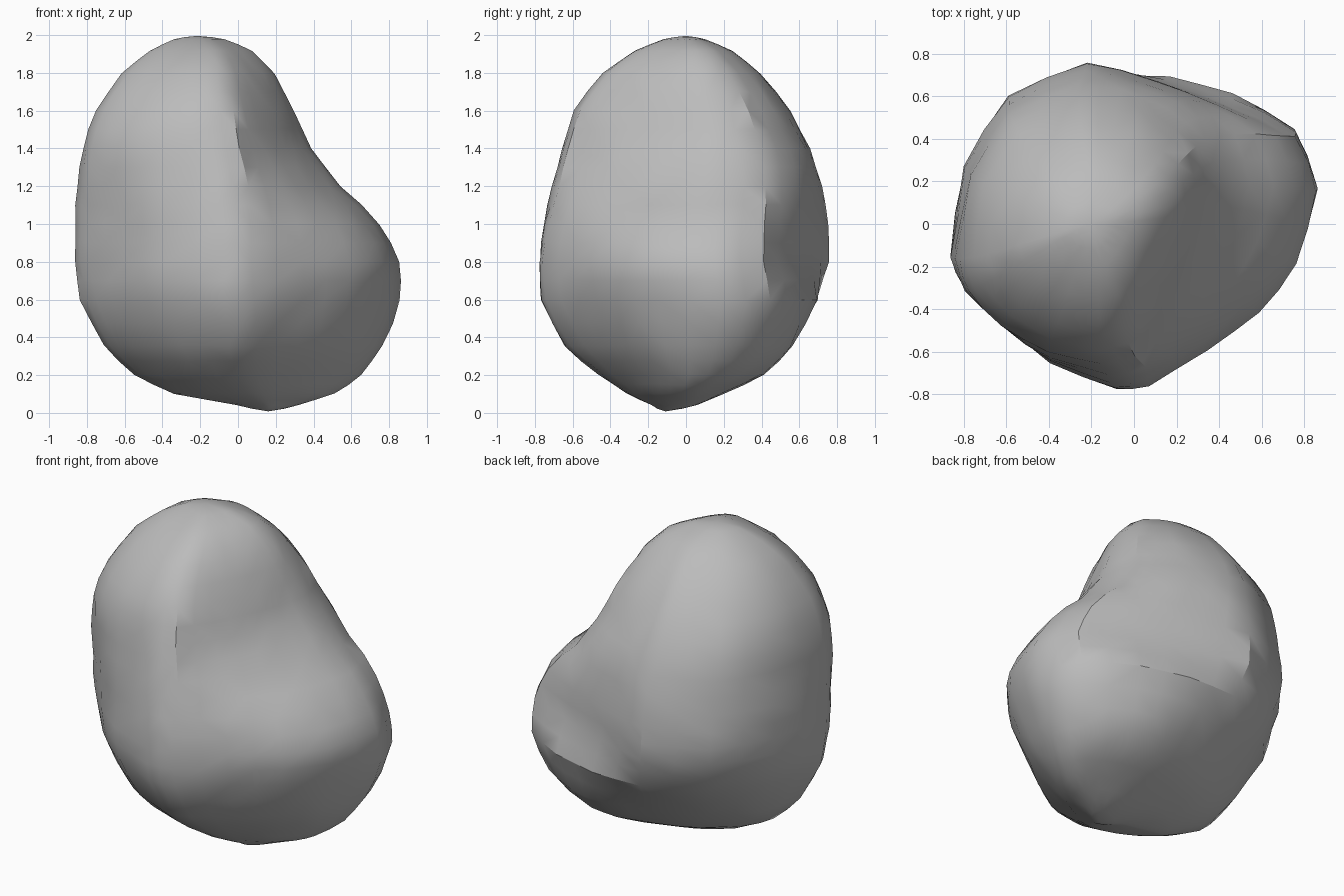
import bpy
import bmesh
import math
import random
from mathutils import Vector, noise

random.seed(4)
default_cube = bpy.data.objects.get("Cube")
if default_cube:
    bpy.data.objects.remove(default_cube, do_unlink=True)

# Plan outlines, counter-clockwise from the -x side:
# undercut base, wide foot with side lobe, upper block
BASE = [(-.87, -.17), (-.76, -.32), (-.58, -.5), (-.38, -.66), (-.08, -.78), (.08, -.74),
        (.33, -.56), (.56, -.39), (.75, -.16), (.87, .15), (.77, .41), (.47, .58),
        (.2, .62), (-.13, .52), (-.48, .36), (-.75, .12)]
FOOT = [(-.87, -.17), (-.8, -.28), (-.6, -.48), (-.4, -.65), (-.08, -.78), (.06, -.77),
        (.35, -.6), (.6, -.43), (.77, -.2), (.87, .15), (.77, .41), (.45, .55),
        (.12, .66), (-.22, .78), (-.6, .62), (-.81, .28)]
BLOCK = [(-.85, -.17), (-.8, -.31), (-.64, -.48), (-.41, -.61), (-.14, -.68), (.02, -.64),
         (.16, -.44), (.27, -.22), (.36, 0), (.42, .2), (.36, .43), (.16, .59),
         (-.05, .67), (-.25, .71), (-.6, .55), (-.79, .26)]

# Height, x range, y range, outline mix (-1 base, 0 foot, 1 block)
LEVELS = [(.04, 0, .32, -.18, .06, -1), (.1, -.35, .52, -.32, .2, -1),
          (.2, -.56, .66, -.47, .42, -1), (.35, -.73, .78, -.65, .57, -.9),
          (.6, -.85, .87, -.78, .71, -.5), (.8, -.87, .87, -.78, .77, -.05),
          (1, -.87, .77, -.76, .77, .3), (1.2, -.85, .55, -.71, .73, .8),
          (1.4, -.83, .39, -.67, .67, 1), (1.6, -.76, .31, -.6, .57, 1),
          (1.8, -.62, .2, -.44, .4, 1), (1.92, -.47, .08, -.27, .25, 1),
          (1.98, -.34, -.07, -.12, .1, 1)]


def fit(values, low, high):
    """Stretch a list of values onto a range."""
    a, b = min(values), max(values)
    return [low + (v - a) / (b - a) * (high - low) for v in values]


def ring_points(level):
    z, x0, x1, y0, y1, mix = level
    target = BASE if mix < 0 else BLOCK
    plan = [Vector(a).lerp(Vector(b), abs(mix)) for a, b in zip(FOOT, target)]
    xs = fit([p.x for p in plan], x0, x1)
    ys = fit([p.y for p in plan], y0, y1)
    return [Vector((x, y, z)) for x, y in zip(xs, ys)]


def make_material(name, colour):
    material = bpy.data.materials.new(name)
    material.use_nodes = True
    material.diffuse_color = colour
    material.node_tree.nodes["Principled BSDF"].inputs["Base Color"].default_value = colour
    return material


# Loft the rings and close both ends
bm = bmesh.new()
rings = [[bm.verts.new(p) for p in ring_points(level)] for level in LEVELS]
count = len(FOOT)
for lower, upper in zip(rings, rings[1:]):
    for i in range(count):
        j = (i + 1) % count
        bm.faces.new((lower[i], lower[j], upper[j], upper[i]))
tips = []
for ring, tip in ((rings[0], Vector((.16, -.12, 0))), (rings[-1], Vector((-.22, 0, 2)))):
    centre = bm.verts.new(tip)
    tips.append(centre)
    for i in range(count):
        bm.faces.new((ring[i], ring[(i + 1) % count], centre))

# Round the stone, keeping its lowest and highest points
bmesh.ops.subdivide_edges(bm, edges=bm.edges[:], cuts=1, use_grid_fill=True, smooth=.6)
skin = [v for v in bm.verts if v not in tips]
bmesh.ops.smooth_vert(bm, verts=skin, factor=.4,
                      use_axis_x=True, use_axis_y=True, use_axis_z=True)
bmesh.ops.recalc_face_normals(bm, faces=bm.faces[:])
bm.normal_update()

# Roughen the skin slightly
for v in skin:
    lump = noise.noise(v.co * 3.5) * .012 + random.uniform(-.004, .004)
    v.co += v.normal * lump * min(1, 3 * v.co.z, 3 * (2 - v.co.z))
bmesh.ops.triangulate(bm, faces=bm.faces[:])

mesh = bpy.data.meshes.new("boulder")
bm.to_mesh(mesh)
bm.free()
boulder = bpy.data.objects.new("boulder", mesh)
bpy.context.collection.objects.link(boulder)
mesh.materials.append(make_material("stone grey", (.5, .5, .5, 1)))

bpy.ops.object.select_all(action="DESELECT")
boulder.select_set(True)
bpy.context.view_layer.objects.active = boulder
bpy.ops.object.shade_smooth_by_angle(angle=math.radians(30))
